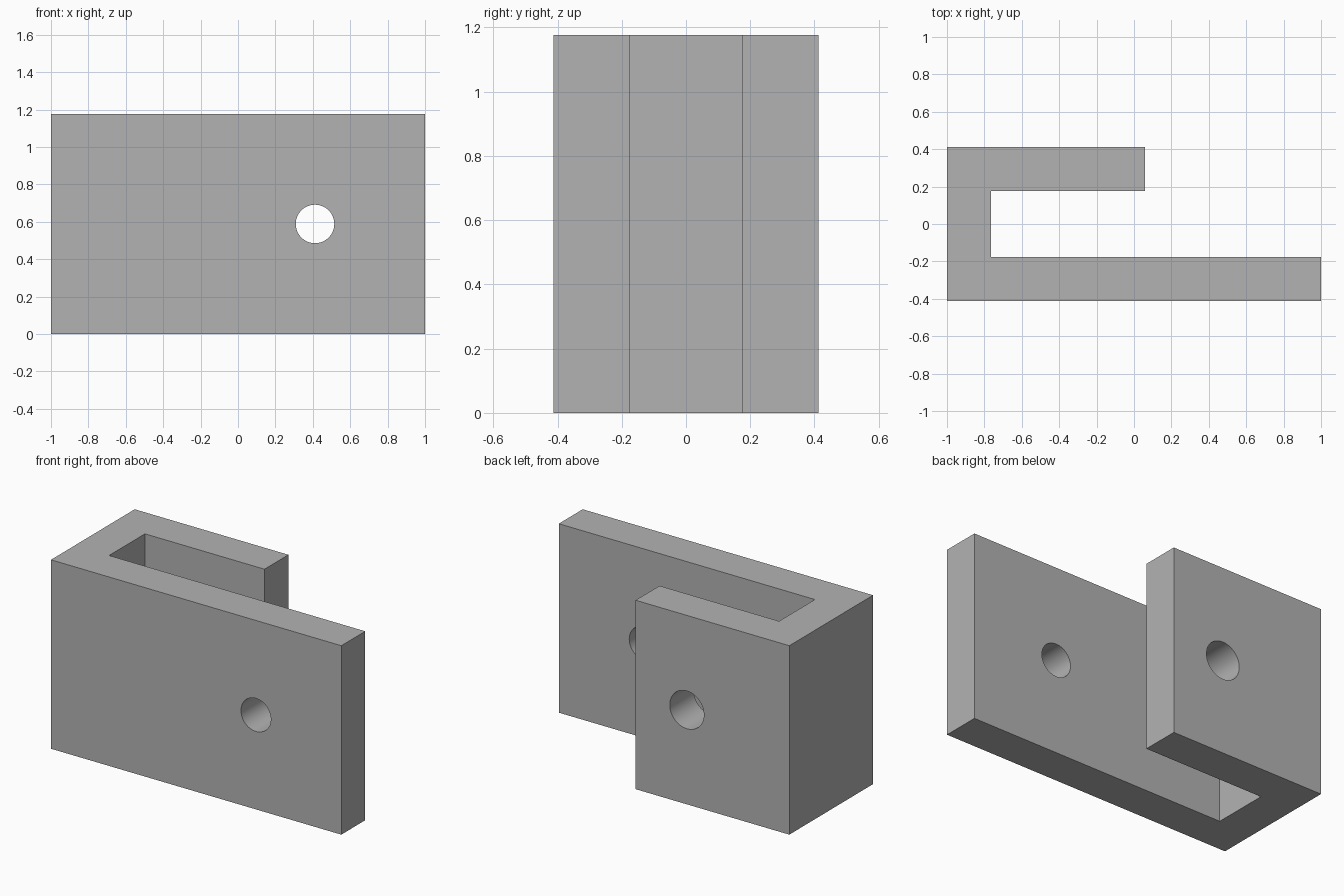
import bpy
import bmesh
import math

cube = bpy.data.objects.get("Cube")
if cube:
    bpy.data.objects.remove(cube, do_unlink=True)

# Main dimensions
UNIT = 1 / 17
HEIGHT = 20 * UNIT
HALF_DEPTH = 7 * UNIT
HALF_SLOT = 3 * UNIT
INNER_X = -1 + 4 * UNIT
SHORT_X = -1 + 18 * UNIT

grey = bpy.data.materials.new("plain grey")
grey.use_nodes = True
colour = (0.45, 0.45, 0.45, 1)
grey.diffuse_color = colour
grey.node_tree.nodes["Principled BSDF"].inputs["Base Color"].default_value = colour


def extruded(name, outline, height):
    """Prism raised from a closed outline on the ground."""
    bm = bmesh.new()
    base = bm.faces.new([bm.verts.new((x, y, 0)) for x, y in outline])
    top = bmesh.ops.extrude_face_region(bm, geom=[base])["geom"]
    verts = [v for v in top if isinstance(v, bmesh.types.BMVert)]
    bmesh.ops.translate(bm, verts=verts, vec=(0, 0, height))
    bmesh.ops.recalc_face_normals(bm, faces=bm.faces)
    mesh = bpy.data.meshes.new(name)
    bm.to_mesh(mesh)
    bm.free()
    mesh.materials.append(grey)
    obj = bpy.data.objects.new(name, mesh)
    bpy.context.collection.objects.link(obj)
    return obj


def drill(body, name, x, y, radius):
    """Round hole through one leg, along y at mid height."""
    bpy.ops.mesh.primitive_cylinder_add(
        vertices=64, radius=radius, depth=5 * UNIT,
        location=(x, y, HEIGHT / 2), rotation=(math.pi / 2, 0, 0))
    cutter = bpy.context.object
    cutter.name = name
    cutter.data.materials.append(grey)
    mod = body.modifiers.new(name, "BOOLEAN")
    mod.operation = "DIFFERENCE"
    mod.solver = "EXACT"
    mod.object = cutter
    bpy.context.view_layer.objects.active = body
    bpy.ops.object.modifier_apply(modifier=mod.name)
    bpy.data.objects.remove(cutter, do_unlink=True)


# Channel bracket with a long front leg and a short back leg
bracket = extruded("channel_bracket", [
    (-1, -HALF_DEPTH), (1, -HALF_DEPTH), (1, -HALF_SLOT),
    (INNER_X, -HALF_SLOT), (INNER_X, HALF_SLOT), (SHORT_X, HALF_SLOT),
    (SHORT_X, HALF_DEPTH), (-1, HALF_DEPTH)], HEIGHT)

# One hole in each leg, the back one slightly wider
drill(bracket, "front_hole", -1 + 24 * UNIT, -5 * UNIT, 1.75 * UNIT)
drill(bracket, "back_hole", -1 + 12 * UNIT, 5 * UNIT, 2 * UNIT)

# Smooth bores, sharp edges
bpy.ops.object.select_all(action="DESELECT")
bracket.select_set(True)
bpy.context.view_layer.objects.active = bracket
bpy.ops.object.shade_smooth_by_angle(angle=math.radians(30))
